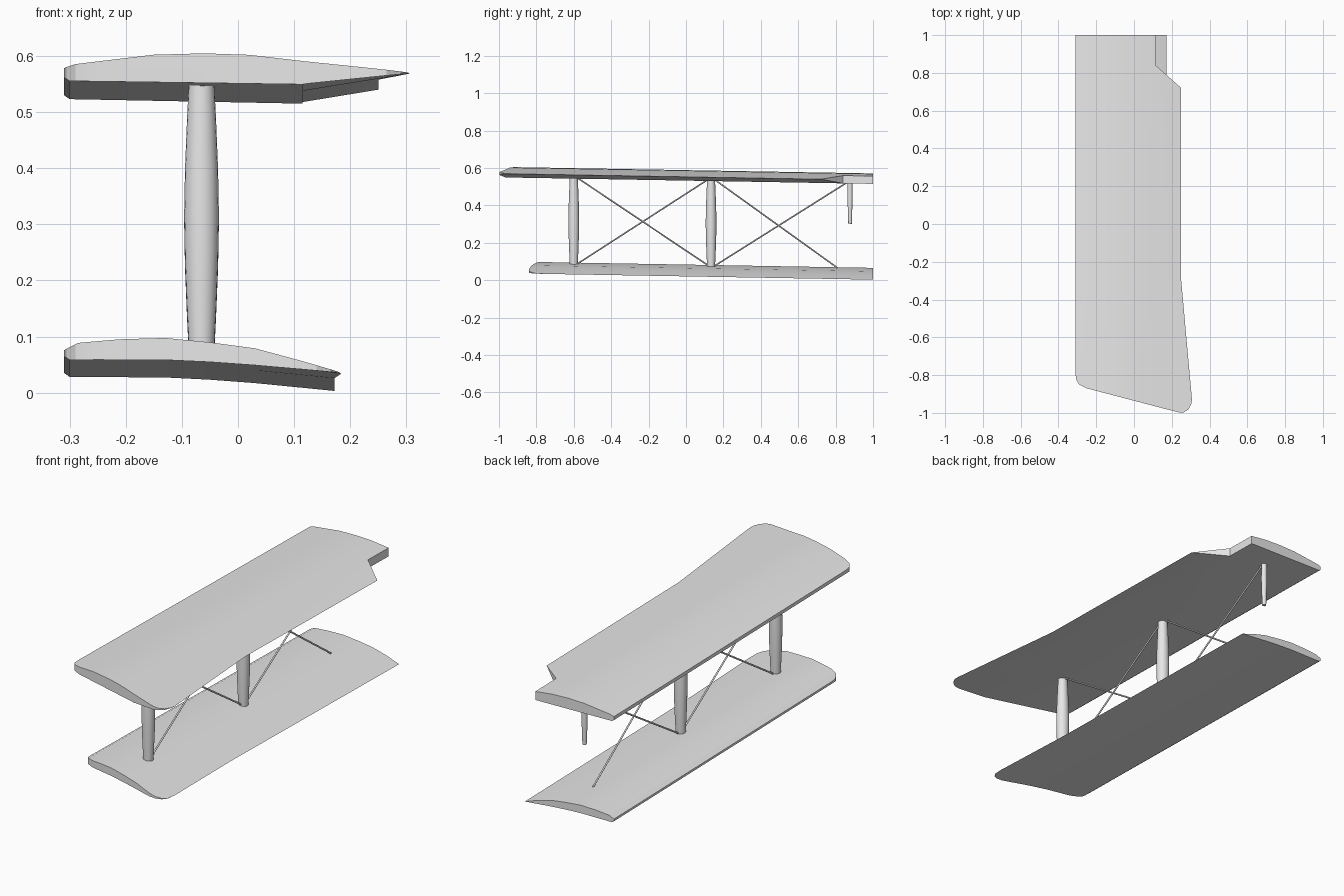
import bpy, bmesh, math
from mathutils import Vector

if "Cube" in bpy.data.objects:
    bpy.data.objects.remove(bpy.data.objects["Cube"])

SLOPE = 0.0175      # rise of the wings towards the tip
STRUT_X = -0.065

grey = bpy.data.materials.new("plain_grey")
grey.use_nodes = True
grey.diffuse_color = (0.8, 0.8, 0.8, 1)
grey.node_tree.nodes["Principled BSDF"].inputs["Base Color"].default_value = (0.8, 0.8, 0.8, 1)


def make_object(name, bm):
    bmesh.ops.recalc_face_normals(bm, faces=bm.faces)
    mesh = bpy.data.meshes.new(name)
    bm.to_mesh(mesh)
    bm.free()
    mesh.materials.append(grey)
    obj = bpy.data.objects.new(name, mesh)
    bpy.context.collection.objects.link(obj)
    return obj


def activate(obj):
    bpy.ops.object.select_all(action="DESELECT")
    obj.select_set(True)
    bpy.context.view_layer.objects.active = obj


def smooth(obj, degrees):
    activate(obj)
    bpy.ops.object.shade_smooth_by_angle(angle=math.radians(degrees))


def loft(name, rings):
    """Skin a list of closed rings and cap both ends."""
    bm = bmesh.new()
    loops = [[bm.verts.new(p) for p in ring] for ring in rings]
    for a, b in zip(loops, loops[1:]):
        for i in range(len(a)):
            j = (i + 1) % len(a)
            bm.faces.new((a[i], a[j], b[j], b[i]))
    bm.faces.new(loops[0])
    bm.faces.new(loops[-1])
    return make_object(name, bm)


def wing(name, section, tail, stations, outline):
    """Sweep an airfoil along the span, then trim it to its plan outline."""
    rings = []
    for y, tail_x in stations:
        rise = SLOPE * (1 - y)
        ring = [(x, y, z + rise) for x, z in section]
        ring.append((tail_x, y, tail + rise))
        rings.append(ring)
    obj = loft(name, rings)
    cutter = loft(name + "_cutter", [[(x, y, z) for x, y in outline] for z in (-1, 2)])
    cutter.hide_render = True
    trim = obj.modifiers.new("trim", "BOOLEAN")
    trim.operation = "INTERSECT"
    trim.solver = "EXACT"
    trim.object = cutter
    activate(obj)
    bpy.ops.object.modifier_apply(modifier="trim")
    bpy.data.objects.remove(cutter)
    smooth(obj, 20)


# Upper wing with raked rounded tip and a notch at the inner trailing edge
wing("upper_wing",
     [(0.115, 0.515), (-0.3, 0.523), (-0.31, 0.53), (-0.31, 0.547), (-0.29, 0.553),
      (-0.15, 0.569), (-0.06, 0.571), (0.02, 0.568), (0.12, 0.556)], 0.535,
     [(1, 0.25), (-0.3, 0.25), (-1.02, 0.315)],
     [(-0.4, 1.1), (0.115, 1.1), (0.115, 0.84), (0.25, 0.72), (0.4, 0.6), (0.4, -0.9),
      (0.308, -0.9), (0.305, -0.95), (0.29, -0.98), (0.265, -0.997), (0.24, -0.998),
      (0.2, -0.988), (-0.25, -0.87), (-0.29, -0.85), (-0.306, -0.825), (-0.31, -0.79),
      (-0.4, -0.79)])

# Lower wing, thinner and hollowed underneath
wing("lower_wing",
     [(0.03, 0.017), (-0.05, 0.023), (-0.13, 0.027), (-0.3, 0.028), (-0.31, 0.035),
      (-0.31, 0.046), (-0.285, 0.058), (-0.21, 0.064), (-0.13, 0.066), (-0.05, 0.058),
      (0.03, 0.047), (0.1, 0.028)], 0.003,
     [(1, 0.172), (-0.3, 0.172), (-0.9, 0.188)],
     [(-0.4, 1.1), (0.4, 1.1), (0.4, -0.76), (0.183, -0.76), (0.18, -0.8), (0.165, -0.825),
      (0.14, -0.838), (0.11, -0.84), (0.07, -0.833), (-0.25, -0.765), (-0.29, -0.745),
      (-0.306, -0.72), (-0.31, -0.69), (-0.4, -0.69)])


def strut(name, y, low, high, profile, sides=20):
    """Barrel-shaped round strut; profile holds (height fraction, radius)."""
    rings = []
    for f, r in profile:
        rings.append([(STRUT_X + r * math.cos(2 * math.pi * i / sides),
                       y + r * 0.93 * math.sin(2 * math.pi * i / sides),
                       low + f * (high - low)) for i in range(sides)])
    smooth(loft(name, rings), 40)


barrel = [(0, 0.0225), (0.15, 0.026), (0.33, 0.0295), (0.5, 0.031),
          (0.67, 0.0295), (0.85, 0.026), (1, 0.0225)]
strut("outer_strut", -0.6, 0.075, 0.556, barrel)
strut("middle_strut", 0.134, 0.065, 0.543, barrel)
strut("inner_strut", 0.877, 0.3, 0.53,
      [(0, 0.01), (0.3, 0.0125), (0.6, 0.0145), (1, 0.0135)], 16)


def wire(name, start, end, radius=0.004):
    a, b = (Vector((STRUT_X, *p)) for p in (start, end))
    bm = bmesh.new()
    bmesh.ops.create_cone(bm, cap_ends=True, segments=8, radius1=radius,
                          radius2=radius, depth=(b - a).length)
    obj = make_object(name, bm)
    obj.location = (a + b) / 2
    obj.rotation_mode = "QUATERNION"
    obj.rotation_quaternion = (b - a).to_track_quat("Z", "Y")
    smooth(obj, 50)


# Crossed bracing wires in both bays
wire("outer_bay_wire_down", (-0.585, 0.55), (0.12, 0.078))
wire("outer_bay_wire_up", (-0.585, 0.085), (0.12, 0.54))
wire("inner_bay_wire_down", (0.15, 0.54), (0.81, 0.066))
wire("inner_bay_wire_up", (0.15, 0.075), (0.865, 0.525))
